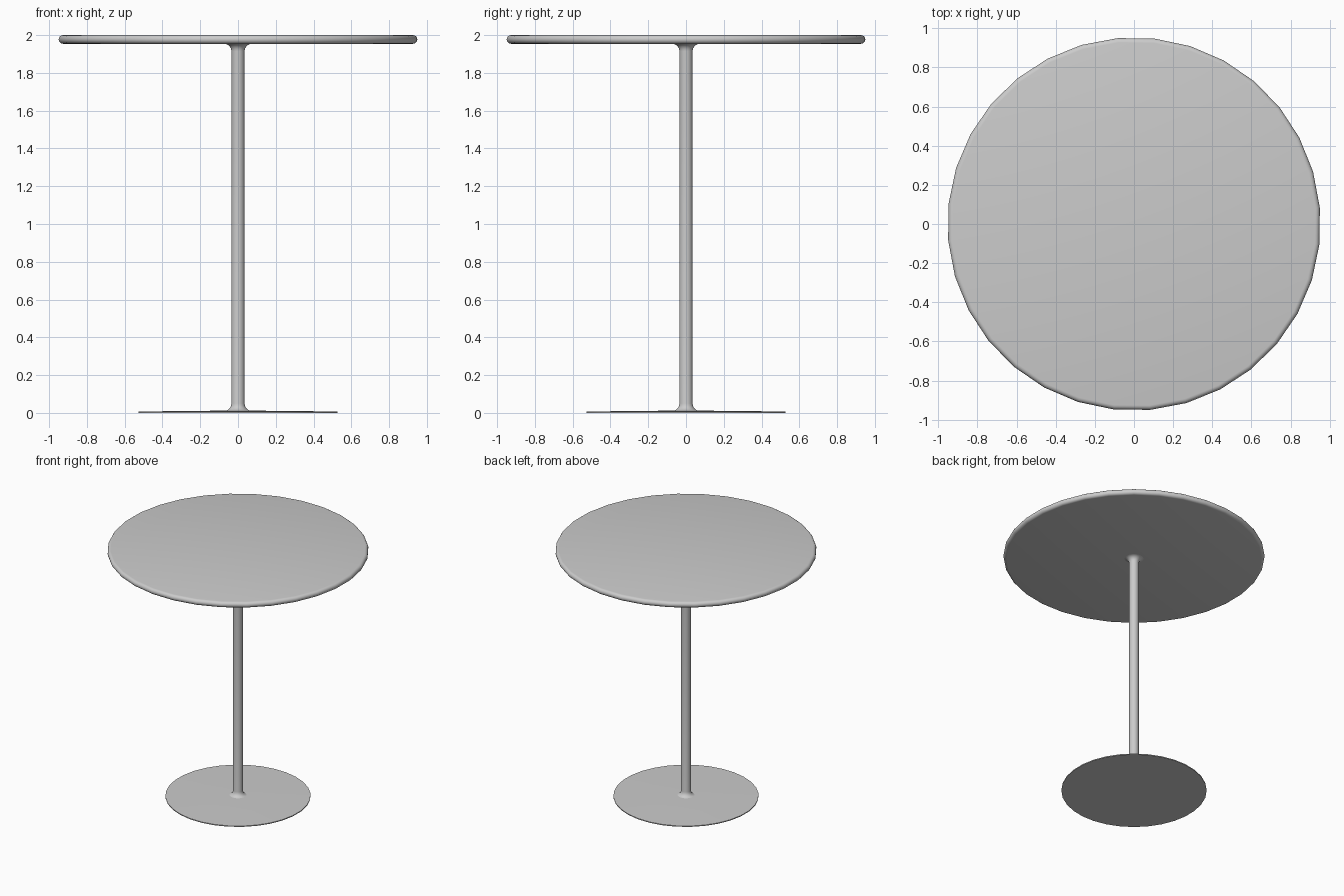
import bpy
import math

if "Cube" in bpy.data.objects:
    bpy.data.objects.remove(bpy.data.objects["Cube"])

GREY = (0.6, 0.6, 0.6, 1)
metal = bpy.data.materials.new("light_grey")
metal.use_nodes = True
metal.diffuse_color = GREY
metal.node_tree.nodes["Principled BSDF"].inputs["Base Color"].default_value = GREY


def lathe(name, profile, sides, turn=0.0):
    """Revolve (radius, height) points around z and cap both ends."""
    verts, faces = [], []
    for r, z in profile:
        for i in range(sides):
            a = turn + math.tau * i / sides
            verts.append((r * math.cos(a), r * math.sin(a), z))
    for k in range(len(profile) - 1):
        for i in range(sides):
            j = (i + 1) % sides
            a, b = k * sides, (k + 1) * sides
            faces.append((a + i, a + j, b + j, b + i))
    faces.append(tuple(reversed(range(sides))))
    faces.append(tuple(range(len(verts) - sides, len(verts))))
    mesh = bpy.data.meshes.new(name)
    mesh.from_pydata(verts, [], faces)
    mesh.materials.append(metal)
    obj = bpy.data.objects.new(name, mesh)
    bpy.context.collection.objects.link(obj)
    bpy.ops.object.select_all(action="DESELECT")
    obj.select_set(True)
    bpy.context.view_layer.objects.active = obj
    bpy.ops.object.shade_smooth_by_angle(angle=math.radians(40))
    return obj


def arc(cx, cz, r, start, end, steps):
    """Points along a circular arc, angles in degrees."""
    angles = [math.radians(start + (end - start) * i / steps) for i in range(steps + 1)]
    return [(cx + r * math.cos(a), cz + r * math.sin(a)) for a in angles]


TURN = math.radians(5)

# Round top with a soft, rounded rim
lathe("table_top", arc(0.93, 1.977, 0.023, -90, 90, 8), 32, TURN)

# Slim column, flaring into the base and the top
foot = arc(0.075, 0.05, 0.04, 270, 180, 5)
neck = arc(0.075, 1.915, 0.04, 180, 90, 5)
lathe("column", foot + neck, 24, TURN)

# Thin floor disc, barely domed
lathe("base_disc", [(0.53, 0), (0.53, 0.007), (0.3, 0.01), (0.07, 0.012)], 32, TURN)
